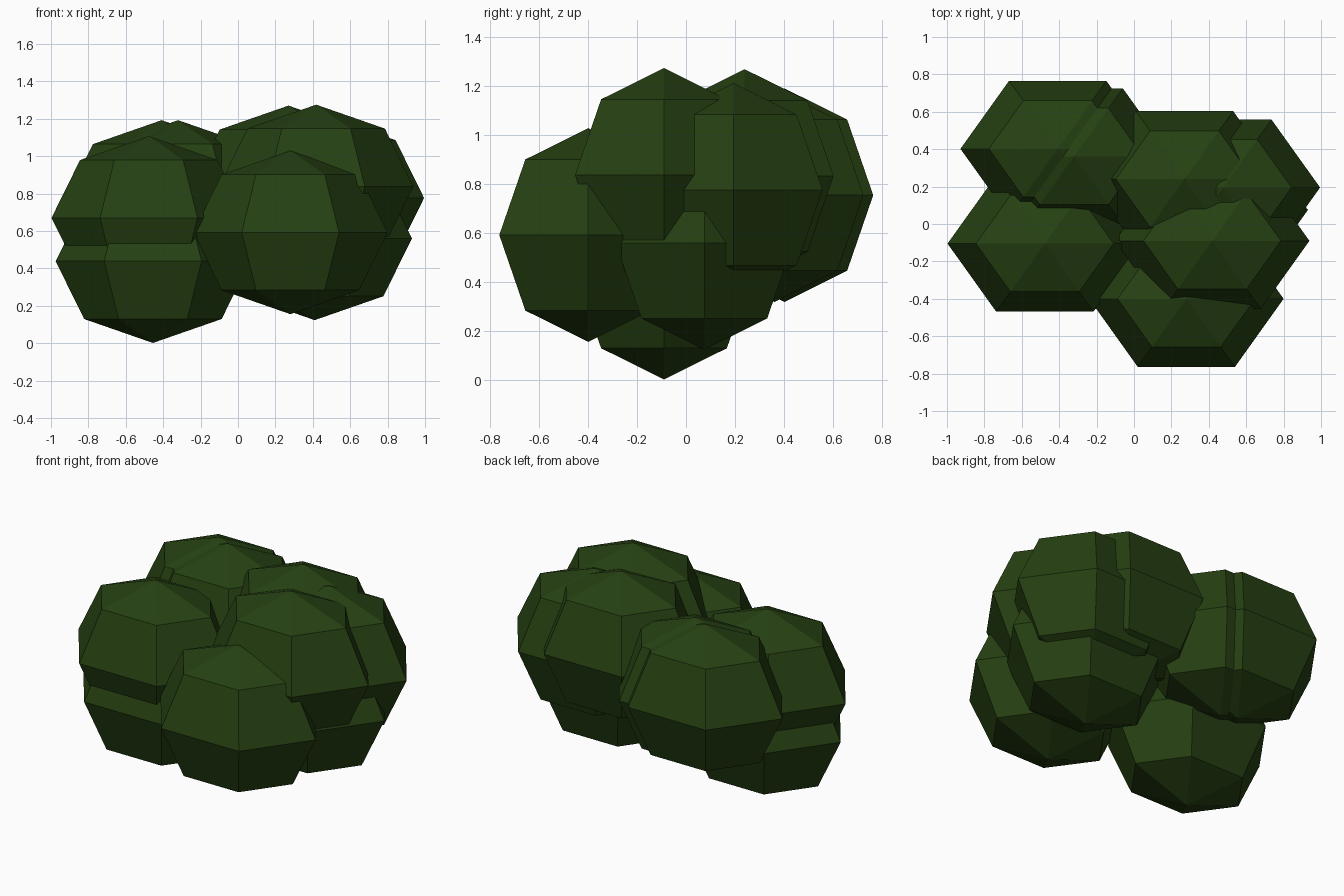
import bpy
import math

if "Cube" in bpy.data.objects:
    bpy.data.objects.remove(bpy.data.objects["Cube"])

leaf = bpy.data.materials.new("dark leaf green")
leaf.diffuse_color = (0.019, 0.052, 0.006, 1.0)
leaf.use_nodes = True
leaf.node_tree.nodes["Principled BSDF"].inputs["Base Color"].default_value = leaf.diffuse_color

RADII = (0.52, 0.42, 0.437)
SIDES, RINGS = 6, 4


def leaf_clump(name, centre):
    """Flat-shaded six-sided ball, with corners on the x axis."""
    rx, ry, rz = RADII
    verts = [(0, 0, rz)]
    for r in range(1, RINGS):
        t = math.pi * r / RINGS
        for s in range(SIDES):
            a = 2 * math.pi * s / SIDES
            verts.append((rx * math.sin(t) * math.cos(a),
                          ry * math.sin(t) * math.sin(a),
                          rz * math.cos(t)))
    verts.append((0, 0, -rz))
    last = len(verts) - 1
    faces = []
    for s in range(SIDES):
        n = (s + 1) % SIDES
        faces.append((0, 1 + s, 1 + n))
        for r in range(RINGS - 2):
            u = 1 + r * SIDES
            d = u + SIDES
            faces.append((u + s, d + s, d + n, u + n))
        b = last - SIDES
        faces.append((b + s, last, b + n))
    mesh = bpy.data.meshes.new(name)
    mesh.from_pydata(verts, [], faces)
    mesh.materials.append(leaf)
    obj = bpy.data.objects.new(name, mesh)
    obj.location = centre
    bpy.context.collection.objects.link(obj)


# Overlapping clumps that make up the bush
clumps = {
    "front_clump": (0.28, -0.40, 0.592),
    "left_upper_clump": (-0.477, -0.105, 0.67),
    "left_lower_clump": (-0.455, -0.09, 0.438),
    "back_left_clump": (-0.408, 0.402, 0.755),
    "back_left_inner_clump": (-0.32, 0.362, 0.755),
    "back_right_clump": (0.27, 0.24, 0.833),
    "right_clump": (0.475, 0.195, 0.776),
    "top_clump": (0.418, -0.09, 0.838),
    "right_lower_clump": (0.41, 0.075, 0.56),
}
for name, centre in clumps.items():
    leaf_clump(name, centre)
